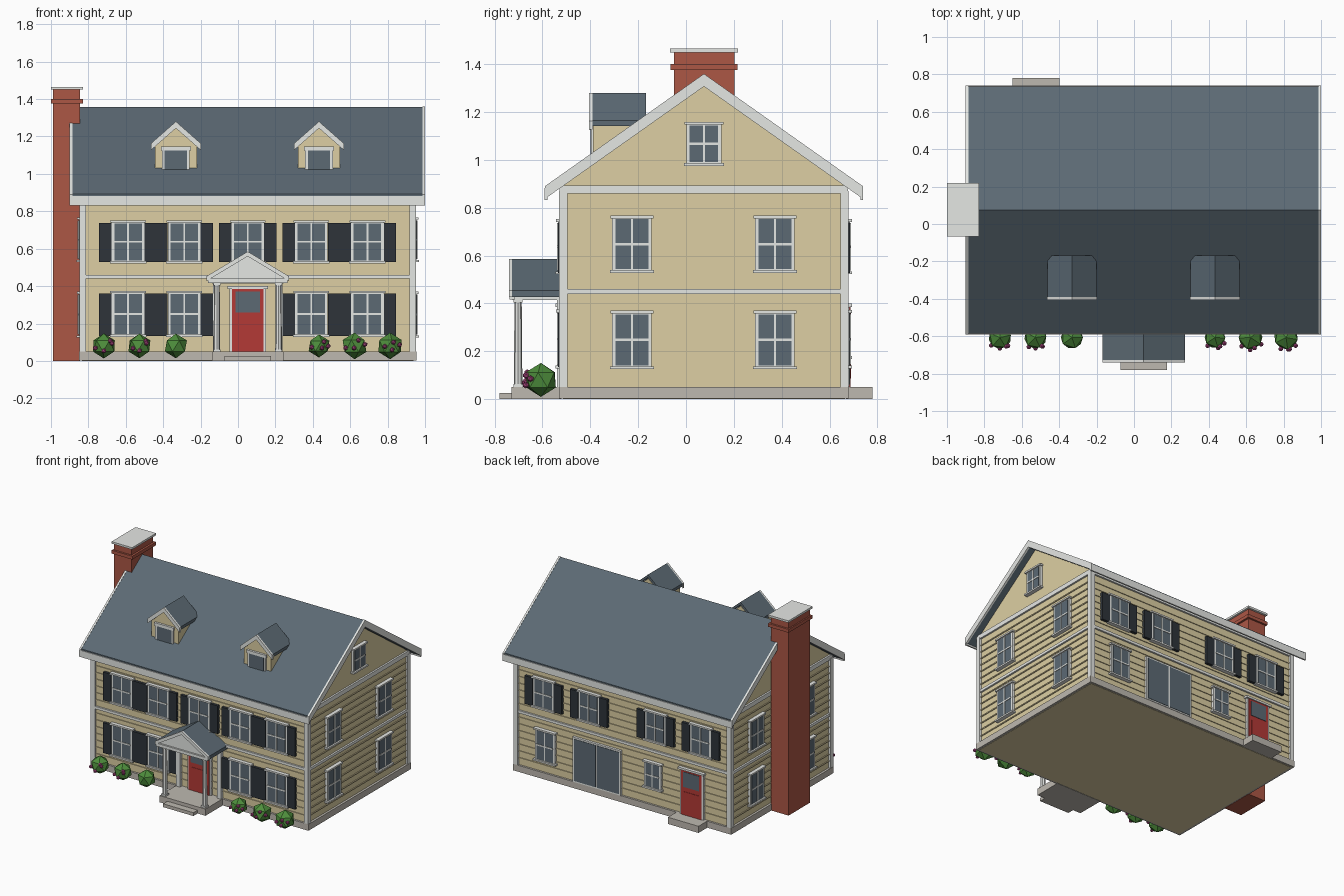
import bpy, bmesh, math, random
from mathutils import Matrix, Vector

if "Cube" in bpy.data.objects:
    bpy.data.objects.remove(bpy.data.objects["Cube"])

random.seed(4)
CX, CY = 0.052, 0.075         # centre of the house body
HX, HY = 0.885, 0.59          # half size of the walls
SLOPE, RIDGE = 0.707, 1.358


def srgb(*c):
    return tuple((v / 255 / 12.92) if v < 10 else ((v / 255 + 0.055) / 1.055) ** 2.4 for v in c) + (1,)


COLOURS = {
    "siding": srgb(221, 207, 163), "trim": srgb(230, 232, 229), "slate": srgb(92, 106, 116),
    "glass": srgb(92, 106, 116), "shutter": srgb(46, 52, 58), "brick": srgb(172, 87, 69),
    "door red": srgb(180, 58, 54), "stone": srgb(190, 185, 176), "leaf": srgb(78, 142, 60),
    "flower": srgb(176, 72, 132)}
mats = {}
for n, c in COLOURS.items():
    mats[n] = bpy.data.materials.new(n)
    mats[n].diffuse_color = c

parts = {}                    # part name -> (bmesh, material name)


def part(name, mat):
    return parts.setdefault(name, (bmesh.new(), mat))[0]


def box(name, mat, x0, x1, y0, y1, z0, z1):
    m = Matrix.Translation(((x0 + x1) / 2, (y0 + y1) / 2, (z0 + z1) / 2))
    m = m @ Matrix.Diagonal((x1 - x0, y1 - y0, z1 - z0, 1))
    bmesh.ops.create_cube(part(name, mat), size=1, matrix=m)


def prism(name, mat, profile, axis, a, b):
    """Extrude a (u, z) profile along x or y from a to b."""
    bm = part(name, mat)
    put = (lambda u, z, t: (t, u, z)) if axis == "x" else (lambda u, z, t: (u, t, z))
    r0 = [bm.verts.new(put(u, z, a)) for u, z in profile]
    r1 = [bm.verts.new(put(u, z, b)) for u, z in profile]
    n = len(profile)
    bm.faces.new(r0)
    bm.faces.new(r1[::-1])
    for i in range(n):
        j = (i + 1) % n
        bm.faces.new((r0[j], r0[i], r1[i], r1[j]))


def chevron(c, half, top, slope, thick):
    e = top - half * slope
    return [(c - half, e - thick), (c, top - thick), (c + half, e - thick),
            (c + half, e), (c, top), (c - half, e)]


def plate(name, mat, side, u, z0, z1, w, depth, plane=None):
    """Flat plate on a wall, centred at u, standing out by depth."""
    if side in ("front", "back"):
        s = -1 if side == "front" else 1
        p = CY + s * HY if plane is None else plane
        box(name, mat, u - w / 2, u + w / 2, *sorted((p, p + s * depth)), z0, z1)
    else:
        s = -1 if side == "left" else 1
        p = CX + s * HX
        box(name, mat, *sorted((p, p + s * depth)), u - w / 2, u + w / 2, z0, z1)


def window(side, u, z0, z1, w=0.165, shutters=False, plane=None, bars=True):
    f = 0.014
    plate("window_frames", "trim", side, u, z0, z1, w, 0.018, plane)
    plate("window_glass", "glass", side, u, z0 + f, z1 - f, w - 2 * f, 0.020, plane)
    if bars:
        zm = (z0 + z1) / 2
        plate("window_bars", "trim", side, u, z0 + f, z1 - f, 0.009, 0.024, plane)
        plate("window_bars", "trim", side, u, zm - 0.005, zm + 0.005, w - 2 * f, 0.0235, plane)
        plate("window_sills", "trim", side, u, z0 - 0.002, z0 + 0.01, w + 0.02, 0.03, plane)
        plate("window_heads", "trim", side, u, z1 - 0.01, z1 + 0.002, w + 0.016, 0.028, plane)
    if shutters:
        for s in (-1, 1):
            plate("shutters", "shutter", side, u + s * 0.121, z0 + 0.004, z1 - 0.012, 0.066, 0.021, plane)


def door(side, u):
    plate("door_frames", "trim", side, u, 0.05, 0.395, 0.195, 0.018)
    plate("door_heads", "trim", side, u, 0.385, 0.4, 0.215, 0.03)
    plate("doors", "door red", side, u, 0.05, 0.385, 0.167, 0.022)
    plate("door_glass", "glass", side, u, 0.26, 0.372, 0.13, 0.025)
    plate("door_panels", "door red", side, u, 0.085, 0.225, 0.12, 0.025)


# Foundation ring, walls with gables (their underside closes the base), lap siding
box("foundation", "stone", CX - 0.902, CX + 0.902, CY - 0.605, CY + 0.605, 0.002, 0.05)
prism("walls", "siding", [(CY - HY, 0), (CY + HY, 0), (CY + HY, 0.89), (CY, 1.307),
                          (CY - HY, 0.89)], "x", CX - HX, CX + HX)
for i in range(1, 16):
    z = 0.05 + i * 0.0506
    box("lap_siding", "siding", CX - HX - 0.006, CX + HX + 0.006, CY - HY - 0.006, CY + HY + 0.006, z - 0.004, z + 0.004)

# Corner boards and horizontal bands
for sx in (-1, 1):
    for sy in (-1, 1):
        xs = sorted((CX + sx * 0.9, CX + sx * 0.865))
        ys = sorted((CY + sy * 0.605, CY + sy * 0.57))
        box("corner_boards", "trim", *xs, *ys, 0.05, 0.87)
for z0, z1 in ((0.44, 0.46), (0.86, 0.893)):
    box("wall_bands", "trim", CX - 0.898, CX + 0.898, CY - 0.603, CY + 0.603, z0, z1)

# Main roof, rake boards and eave fascia
roof = chevron(CY, 0.66, RIDGE, SLOPE, 0.051)
prism("main_roof", "slate", roof, "x", -0.886, 0.986)
for a, b in ((-0.9, -0.886), (0.986, 1.0)):
    prism("rake_boards", "trim", chevron(CY, 0.665, RIDGE + 0.002, SLOPE, 0.053), "x", a, b)
for s in (-1, 1):
    box("eave_fascia", "trim", -0.9, 1.0, *sorted((CY + s * 0.655, CY + s * 0.666)), 0.832, 0.882)

# Chimney
box("chimney", "brick", -0.99, -0.845, -0.05, 0.202, 0, 1.452)
box("chimney_band", "brick", -1.0, -0.83, -0.064, 0.216, 1.375, 1.4)
box("chimney_cap", "trim", -1.0, -0.83, -0.066, 0.218, 1.45, 1.465)

# Dormers
for x in (-0.332, 0.433):
    prism("dormer_walls", "siding", [(x - 0.113, 1.022), (x + 0.113, 1.022), (x + 0.113, 1.15),
                                     (x, 1.25), (x - 0.113, 1.15)], "y", -0.388, -0.172)
    prism("dormer_roofs", "slate", chevron(x, 0.131, 1.28, 0.88, 0.022), "y", -0.391, -0.168)
    prism("dormer_rakes", "trim", chevron(x, 0.133, 1.28, 0.88, 0.036), "y", -0.405, -0.391)
    window("front", x, 1.008, 1.14, 0.148, plane=-0.38, bars=False)
    plate("dormer_window_heads", "trim", "front", x, 1.125, 1.147, 0.16, 0.024, -0.38)

# Front windows and front door
for u in (-0.64, -0.34, 0, 0.34, 0.64):
    window("front", CX + u, 0.524, 0.75, 0.175, True)
    if u:
        window("front", CX + u, 0.13, 0.372, 0.175, True)
door("front", CX)

# Side windows
for side in ("left", "right"):
    for u in (-0.226, 0.372):
        window(side, u, 0.127, 0.368)
        window(side, u, 0.53, 0.766)
window("right", CY, 0.977, 1.157, 0.147)

# Back windows, sliding door, back door and step
for u in (-0.65, -0.275, 0.275, 0.65):
    window("back", CX + u, 0.524, 0.75, 0.172, True)
window("back", 0.69, 0.13, 0.37)
window("back", -0.2, 0.17, 0.37, 0.14)
plate("sliding_door_frame", "trim", "back", 0.262, 0.05, 0.385, 0.4, 0.018)
for s in (-1, 1):
    plate("sliding_door_glass", "glass", "back", 0.262 + s * 0.096, 0.06, 0.373, 0.18, 0.021)
door("back", -0.525)
box("back_step", "stone", -0.65, -0.397, 0.67, 0.78, 0, 0.05)

# Portico: floor, step, columns, pilasters, beam, pediment, roof
box("porch_floor", "stone", CX - 0.19, CX + 0.19, -0.73, -0.52, 0, 0.05)
box("porch_step", "stone", CX - 0.125, CX + 0.125, -0.78, -0.72, 0, 0.025)
for s in (-1, 1):
    x = CX + s * 0.165
    bmesh.ops.create_cone(part("porch_columns", "trim"), cap_ends=True, segments=8, radius1=0.018,
                          radius2=0.015, depth=0.37, matrix=Matrix.Translation((x, -0.702, 0.235)))
    for z0, z1 in ((0.05, 0.062), (0.403, 0.416)):
        box("column_blocks", "trim", x - 0.019, x + 0.019, -0.721, -0.683, z0, z1)
    box("porch_pilasters", "trim", CX + s * 0.17 - 0.016, CX + s * 0.17 + 0.016, -0.54, -0.51, 0.05, 0.42)
box("porch_beam", "trim", CX - 0.19, CX + 0.19, -0.725, -0.515, 0.414, 0.45)
box("porch_cornice", "trim", CX - 0.212, CX + 0.212, -0.738, -0.715, 0.417, 0.44)
prism("porch_pediment", "trim", [(CX - 0.2, 0.44), (CX + 0.2, 0.44), (CX, 0.56)], "y", -0.725, -0.515)
gable = chevron(CX, 0.22, 0.585, 0.6, 0.026)
prism("porch_roof", "slate", gable, "y", -0.727, -0.515)
prism("porch_rake", "trim", gable, "y", -0.741, -0.727)

# Bushes with flowers
for i, (x, r) in enumerate(((-0.717, 0.067), (-0.527, 0.066), (-0.332, 0.066), (0.433, 0.062), (0.623, 0.071), (0.813, 0.071))):
    c = Vector((x, -0.607, 0.08))
    turn = Matrix.Rotation(random.uniform(0, 6.28), 4, "Z")
    bmesh.ops.create_icosphere(part("bushes", "leaf"), subdivisions=1, radius=r, matrix=Matrix.Translation(c) @ turn)
    if i == 2:
        continue
    for a, e in ((-2.2, -0.15), (-1.4, -0.3), (-0.75, 0.1), (-1.1, 0.35)):
        a, e = a + random.uniform(-0.25, 0.25), e + random.uniform(-0.15, 0.15)
        d = Vector((math.cos(a) * math.cos(e), math.sin(a) * math.cos(e), math.sin(e)))
        bmesh.ops.create_icosphere(part("flowers", "flower"), subdivisions=1, radius=0.014,
                                   matrix=Matrix.Translation(c + d * r * 0.95))

# Turn every part into an object
for name, (bm, mat) in parts.items():
    bmesh.ops.recalc_face_normals(bm, faces=bm.faces)
    me = bpy.data.meshes.new(name)
    bm.to_mesh(me)
    bm.free()
    me.materials.append(mats[mat])
    bpy.context.scene.collection.objects.link(bpy.data.objects.new(name, me))

for m in bpy.data.materials:
    if m.users and not m.is_grease_pencil:
        m.use_nodes = True
        m.node_tree.nodes["Principled BSDF"].inputs["Base Color"].default_value = m.diffuse_color
